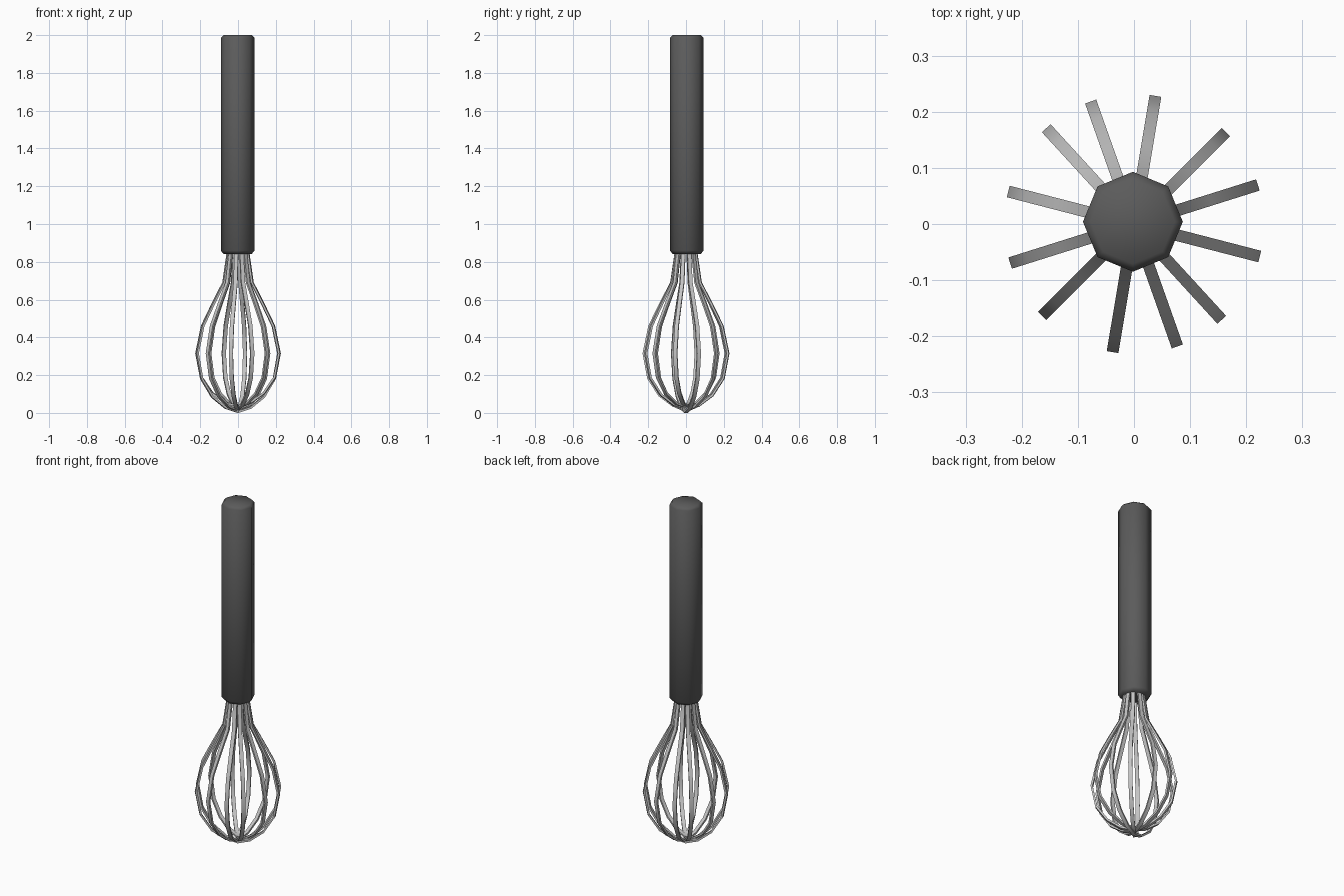
import bpy, bmesh, math
from mathutils import Vector

if "Cube" in bpy.data.objects:
    bpy.data.objects.remove(bpy.data.objects["Cube"])


def material(name, rgb):
    m = bpy.data.materials.new(name)
    m.diffuse_color = (*rgb, 1)
    m.use_nodes = True
    m.node_tree.nodes["Principled BSDF"].inputs["Base Color"].default_value = m.diffuse_color
    return m


def make_object(name, bm, mat, angle):
    bmesh.ops.recalc_face_normals(bm, faces=bm.faces)
    me = bpy.data.meshes.new(name)
    bm.to_mesh(me)
    bm.free()
    ob = bpy.data.objects.new(name, me)
    bpy.context.collection.objects.link(ob)
    me.materials.append(mat)
    bpy.ops.object.select_all(action='DESELECT')
    ob.select_set(True)
    bpy.context.view_layer.objects.active = ob
    bpy.ops.object.shade_smooth_by_angle(angle=math.radians(angle))
    return ob


def skin(bm, rings):
    """Join consecutive rings of points and cap both ends."""
    vr = [[bm.verts.new(p) for p in r] for r in rings]
    n = len(vr[0])
    for a, b in zip(vr, vr[1:]):
        for i in range(n):
            j = (i + 1) % n
            bm.faces.new((a[i], a[j], b[j], b[i]))
    bm.faces.new(vr[0])
    bm.faces.new(vr[-1])


black = material("dark_grey_plastic", (0.105, 0.105, 0.105))
steel = material("steel", (0.56, 0.56, 0.56))

# Handle: eight-sided grip with softened rims
bm = bmesh.new()
rings = []
for r, z in ((0.075, 0.842), (0.089, 0.859), (0.089, 1.986), (0.075, 2.0)):
    rings.append([Vector((-0.002 + r * math.cos(k * math.pi / 4),
                          0.004 + r * math.sin(k * math.pi / 4), z)) for k in range(8)])
skin(bm, rings)
make_object("handle", bm, black, 60)

# Wire loops: thin flat strips swept along a balloon profile, staggered where they cross
half = [(0.050, 0.88), (0.057, 0.83), (0.078, 0.69), (0.138, 0.575), (0.195, 0.46),
        (0.226, 0.315), (0.201, 0.18), (0.142, 0.085), (0.068, 0.027)]
for i, deg in enumerate((17.5, 45, 80.5, 109.5, 132.5, 165.5)):
    a = math.radians(deg)
    out = Vector((math.cos(a), math.sin(a), 0))
    side = Vector((-math.sin(a), math.cos(a), 0))
    lift = 0.006 * i
    pts = [(u, z + lift * max(0, 1 - z / 0.25)) for u, z in half]
    path = pts + [(0, 0.006 + lift)] + [(-u, z) for u, z in reversed(pts)]
    centre = [out * u + Vector((0, 0, z)) for u, z in path]
    rings = []
    for k, c in enumerate(centre):
        t = (centre[min(k + 1, len(centre) - 1)] - centre[max(k - 1, 0)]).normalized()
        n = t.cross(side)
        w, h = side * 0.0105, n * 0.0055
        rings.append([c + w + h, c - w + h, c - w - h, c + w - h])
    bm = bmesh.new()
    skin(bm, rings)
    make_object(f"wire_loop_{i + 1}", bm, steel, 45)
